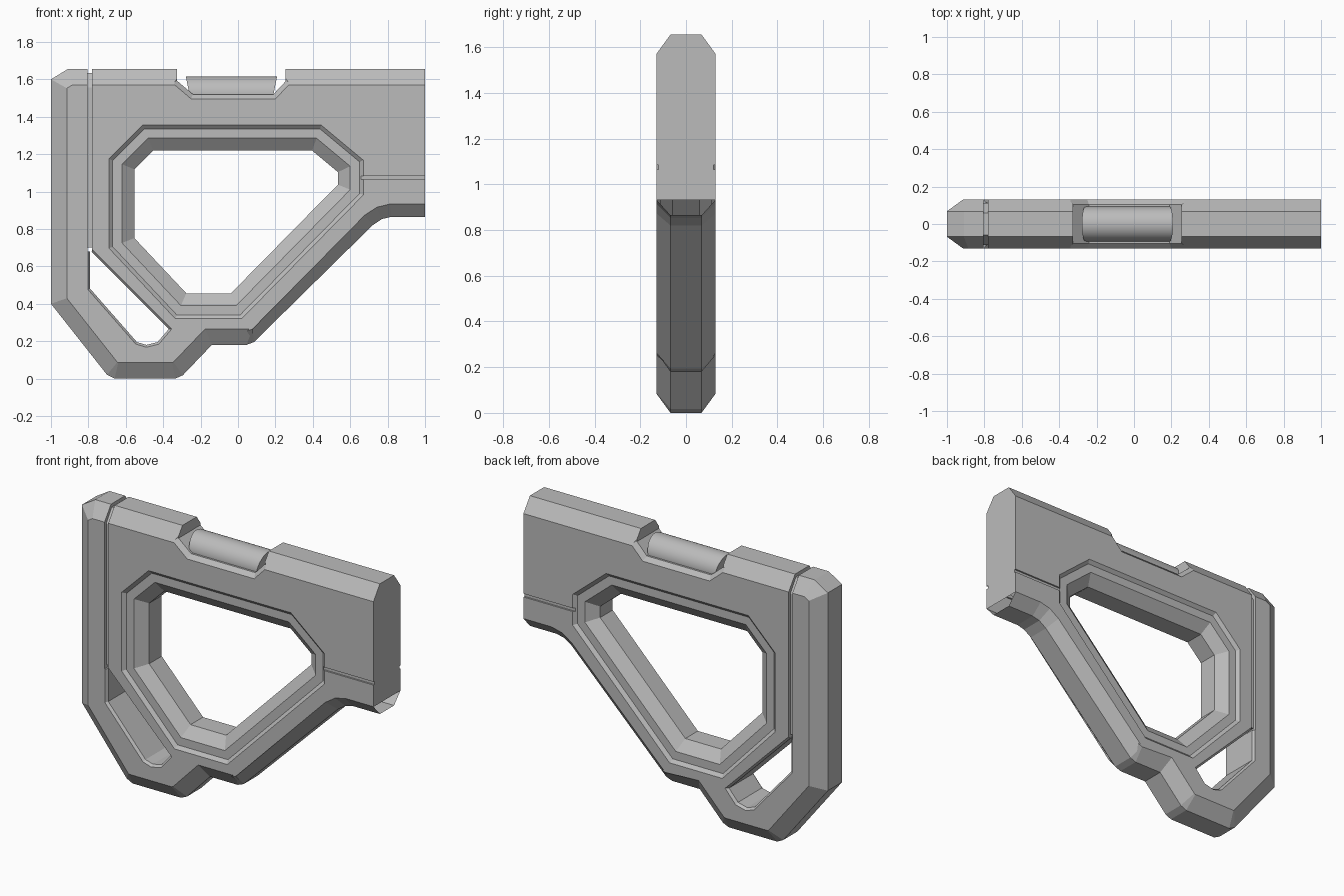
import bpy, bmesh
from mathutils import Vector

if "Cube" in bpy.data.objects:
    bpy.data.objects.remove(bpy.data.objects["Cube"])

grey = bpy.data.materials.new("mid_grey")
grey.use_nodes = True
colour = (0.5, 0.5, 0.5, 1)
grey.diffuse_color = colour
grey.node_tree.nodes["Principled BSDF"].inputs["Base Color"].default_value = colour


def finish(name, bm):
    bmesh.ops.recalc_face_normals(bm, faces=bm.faces)
    mesh = bpy.data.meshes.new(name)
    bm.to_mesh(mesh)
    bm.free()
    mesh.materials.append(grey)
    obj = bpy.data.objects.new(name, mesh)
    bpy.context.collection.objects.link(obj)
    return obj


def inset(loop, dist):
    """Move every edge of a clockwise outline inward; dist is one value per edge."""
    n = len(loop)
    lines = []
    for i in range(n):
        a, b = Vector(loop[i]), Vector(loop[(i + 1) % n])
        d = (b - a).normalized()
        lines.append((a + Vector((d.y, -d.x)) * dist[i], d))
    out = []
    for i in range(n):
        (p, d), (q, e) = lines[i - 1], lines[i]
        t = (q - p).cross(e) / d.cross(e)
        out.append(tuple(p + d * t))
    return out


def loft(name, half):
    """Skin outlines given as (y, loop) from the outside inward, mirrored across y."""
    levels = [(-y, lp) for y, lp in half] + [(y, lp) for y, lp in reversed(half)]
    bm = bmesh.new()
    rings = [[bm.verts.new((x, y, z)) for x, z in lp] for y, lp in levels]
    n = len(rings[0])
    for a, b in zip(rings, rings[1:]):
        for i in range(n):
            j = (i + 1) % n
            bm.faces.new((a[i], a[j], b[j], b[i]))
    bm.faces.new(rings[0])
    bm.faces.new(rings[-1])
    return finish(name, bm)


def even(loop, d):
    return inset(loop, [d] * len(loop))


def rect(x0, x1, z0, z1):
    return [(x0, z0), (x0, z1), (x1, z1), (x1, z0)]


# Stock body with butt pad, chamfered all round except at the flat front end
outline = [(-1, .4), (-1, 1.6), (-.91, 1.655), (1, 1.655), (1, .865), (.82, .865),
           (.77, .853), (.72, .82), (.085, .195), (.045, .18), (-.14, .18),
           (-.295, .018), (-.335, 0), (-.66, 0), (-.7, .02)]
widths = [.085] * len(outline)
widths[3] = 0
for i in (4, 5, 6, 7, 8):
    widths[i] = .068
body = loft("stock_body", [(.13, inset(outline, widths)), (.068, outline)])

# Grip window: shallow recess, flat frame, then a sloped edge
frame = [(-.62, .725), (-.62, 1.146), (-.48, 1.285), (.42, 1.285),
         (.6, 1.135), (.6, 1.01), (-.01, .39), (-.305, .39)]
rim = even(frame, -.07)
window = loft("window_cutter", [(.2, rim), (.13, rim), (.112, even(frame, -.05)),
                                (.112, frame), (.06, even(frame, .066))])

# Sling slot behind the lower strut
slot = [(-.79, .48), (-.79, .685), (-.37, .265), (-.43, .195), (-.49, .18), (-.54, .195)]
slot_rim = even(slot, -.012)
sling = loft("slot_cutter", [(.2, slot_rim), (.13, slot_rim), (.115, slot)])

# Notch in the top for the roller
notch = [(-.25, 1.495), (-.35, 1.58), (-.35, 1.75), (.28, 1.75), (.28, 1.58), (.2, 1.495)]
saddle = loft("notch_cutter", [(.2, notch), (.13, notch), (.105, even(notch, .025))])

# Gap between butt pad and body
gap = loft("gap_cutter", [(.2, rect(-.805, -.78, .68, 1.8))])

# Seam line on each cheek near the front end
cutters = [window, sling, saddle, gap]
for side in (-1, 1):
    seam = loft("seam_cutter", [(.02, rect(.64, 1.1, 1.064, 1.084))])
    seam.location.y = side * .14
    cutters.append(seam)

for cutter in cutters:
    cutter.hide_render = True
    mod = body.modifiers.new(cutter.name, "BOOLEAN")
    mod.operation = "DIFFERENCE"
    mod.solver = "EXACT"
    mod.object = cutter
bpy.context.view_layer.update()
cut_mesh = bpy.data.meshes.new_from_object(
    body.evaluated_get(bpy.context.evaluated_depsgraph_get()))
body.modifiers.clear()
body.data = cut_mesh
for cutter in cutters:
    bpy.data.objects.remove(cutter)

# Open the lower edge of the front end
bm = bmesh.new()
bm.from_mesh(cut_mesh)
ends = [f for f in bm.faces if f.normal.x > .99 and f.calc_center_median().x > .99]
geom = ends + list({e for f in ends for e in f.edges}) + list({v for f in ends for v in f.verts})
bmesh.ops.bisect_plane(bm, geom=geom, plane_co=(0, 0, .932), plane_no=(0, 0, 1))
bm.normal_update()
low = [f for f in bm.faces if f.normal.x > .99 and f.calc_center_median().x > .99
       and f.calc_center_median().z < .93]
bmesh.ops.delete(bm, geom=low, context="FACES")
bm.to_mesh(cut_mesh)
bm.free()

# Recessed core that joins the pad to the body
core = rect(-.83, -.75, .7, 1.635)
loft("pad_joint", [(.113, inset(core, [0, .08, 0, 0])), (.06, core)])

# Roller in the top notch, ends leaning outward at the top
bpy.ops.mesh.primitive_cylinder_add(vertices=48, radius=.093, depth=.45,
                                    location=(-.035, 0, 1.522), rotation=(0, 1.5708, 0))
roller = bpy.context.object
roller.name = "roller"
bpy.ops.object.transform_apply(location=False)
for v in roller.data.vertices:
    v.co.x += (1 if v.co.x > 0 else -1) * .2 * v.co.z
roller.data.materials.append(grey)
bpy.ops.object.shade_smooth_by_angle(angle=.6)
